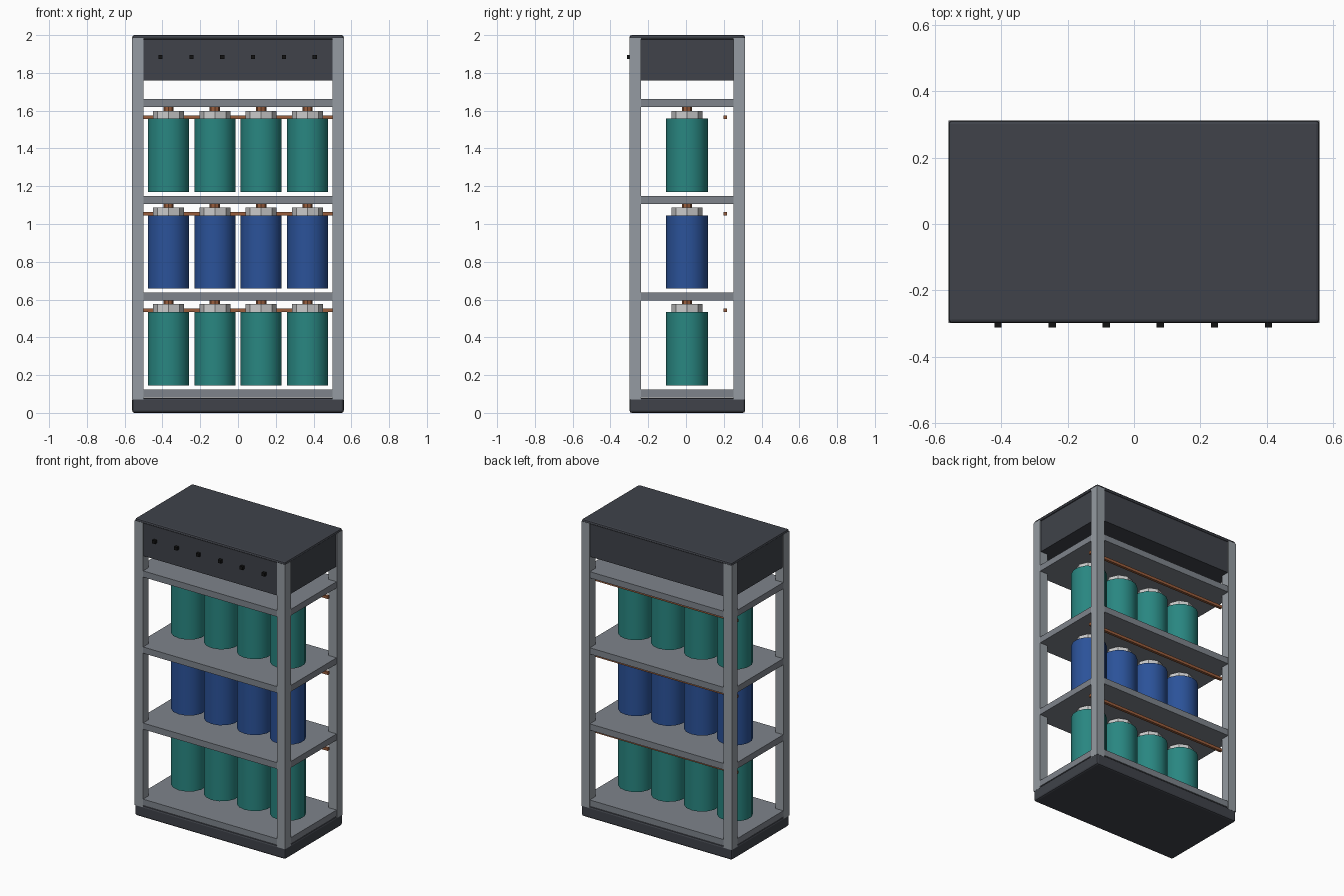
import bpy, math

if "Cube" in bpy.data.objects:
    bpy.data.objects.remove(bpy.data.objects["Cube"])

def mat(name, rgb):
    m = bpy.data.materials.new(name)
    m.diffuse_color = (*rgb, 1)
    m.use_nodes = True
    m.node_tree.nodes["Principled BSDF"].inputs["Base Color"].default_value = m.diffuse_color
    return m

DARK = mat("dark_panel", (0.05, 0.055, 0.068))
BLACK = mat("black", (0.006, 0.006, 0.006))
STEEL = mat("steel", (0.30, 0.33, 0.36))
SHELF = mat("shelf_steel", (0.21, 0.23, 0.26))
TEAL = mat("teal", (0.022, 0.24, 0.22))
BLUE = mat("blue", (0.024, 0.085, 0.32))
LIGHT = mat("light_metal", (0.55, 0.56, 0.57))
COPPER = mat("copper", (0.32, 0.11, 0.045))

def box(name, x, y, z, m, bevel=0):
    """Box from (min, max) ranges on each axis."""
    r = (x, y, z)
    bpy.ops.mesh.primitive_cube_add(size=1, location=[(a + b) / 2 for a, b in r])
    o = bpy.context.object
    o.name = name
    o.scale = [b - a for a, b in r]
    bpy.ops.object.transform_apply(location=False, rotation=False, scale=True)
    o.data.materials.append(m)
    if bevel:
        b = o.modifiers.new("bevel", 'BEVEL')
        b.width, b.segments = bevel, 2
    return o

def cyl(name, r, n, x, y, z0, z1, m, smooth=False):
    bpy.ops.mesh.primitive_cylinder_add(vertices=n, radius=r, depth=z1 - z0,
                                        location=(x, y, (z0 + z1) / 2))
    o = bpy.context.object
    o.name = name
    o.data.materials.append(m)
    if smooth:
        bpy.ops.object.shade_smooth_by_angle(angle=math.radians(40))
    return o

W = 0.56                # half width
F, B = -0.299, 0.313    # front and back faces
CY = 0.005              # cell row centre
POST = 0.061

# Base, header and lid
box("base_plinth", (-W, W), (F, B), (0, 0.08), DARK, 0.012)
box("header_box", (-W + 0.008, W - 0.008), (F + 0.006, B - 0.006), (1.76, 1.99), DARK)
box("lid", (-W, W), (F, B), (1.976, 2.0), DARK, 0.011)

# Corner posts
for sx, side in ((-1, "left"), (1, "right")):
    xs = sorted((sx * W, sx * (W - POST)))
    box(f"front_{side}_post", xs, (F, F + POST), (0.07, 1.985), STEEL)
    box(f"back_{side}_post", xs, (B - POST, B), (0.07, 1.985), STEEL)

# Shelves
for i in range(4):
    z = 0.103 + 0.5123 * i
    box(f"shelf_{i+1}", (-W + 0.002, W - 0.002), (F + 0.002, B - 0.002),
        (z - 0.021, z + 0.021), SHELF)

# Rows of cells with caps, terminals and a rear busbar
for row, m in enumerate((TEAL, BLUE, TEAL)):
    z = 0.146 + 0.5113 * row
    for c in range(4):
        x = (c - 1.5) * 0.2455
        tag = f"{row+1}_{c+1}"
        cyl(f"cell_{tag}", 0.111, 14, x, CY, z, z + 0.389, m, True)
        cyl(f"cell_cap_{tag}", 0.082, 8, x, CY, z + 0.389, z + 0.43, LIGHT)
        cyl(f"terminal_{tag}", 0.027, 8, x, CY, z + 0.43, z + 0.452, COPPER)
    box(f"busbar_{row+1}", (-0.53, 0.53), (0.199, 0.217), (z + 0.388, z + 0.407), COPPER)

# Indicator studs on the header front
for i in range(6):
    x = (i - 2.5) * 0.1633 - 0.002
    box(f"indicator_{i+1}", (x - 0.011, x + 0.011), (-0.313, -0.292),
        (1.873, 1.895), BLACK)
